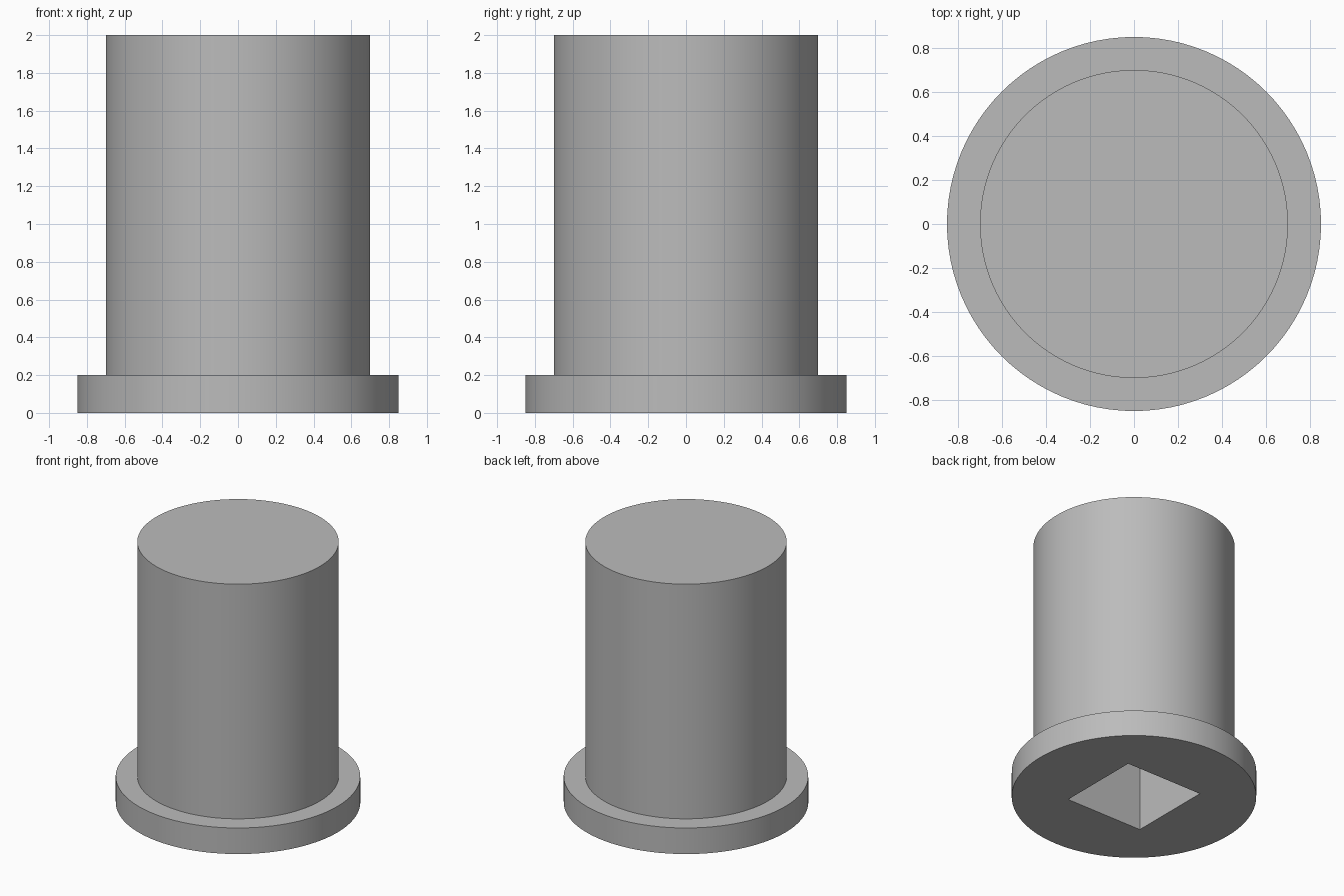
import bpy
import bmesh
import math

old = bpy.data.objects.get("Cube")
if old:
    bpy.data.objects.remove(old, do_unlink=True)

SEGMENTS = 96
HEIGHT = 2.0
FLANGE_HEIGHT = 0.2
BODY_RADIUS = 0.7
FLANGE_RADIUS = 0.85
SOCKET_SIDE = 0.65
SOCKET_DEPTH = 1.0

# Plain grey material
grey = bpy.data.materials.new("grey")
grey.use_nodes = True
colour = (0.5, 0.5, 0.5, 1)
grey.diffuse_color = colour
grey.node_tree.nodes["Principled BSDF"].inputs["Base Color"].default_value = colour


def make_object(name, bm):
    mesh = bpy.data.meshes.new(name)
    bm.to_mesh(mesh)
    bm.free()
    mesh.materials.append(grey)
    obj = bpy.data.objects.new(name, mesh)
    bpy.context.collection.objects.link(obj)
    return obj


# Flanged plug: a stepped profile stacked in rings, capped at both ends
profile = [(FLANGE_RADIUS, 0), (FLANGE_RADIUS, FLANGE_HEIGHT),
           (BODY_RADIUS, FLANGE_HEIGHT), (BODY_RADIUS, HEIGHT)]
bm = bmesh.new()
angles = [math.tau * i / SEGMENTS for i in range(SEGMENTS)]
rings = [[bm.verts.new((r * math.cos(a), r * math.sin(a), z)) for a in angles]
         for r, z in profile]
for low, high in zip(rings, rings[1:]):
    for i in range(SEGMENTS):
        j = (i + 1) % SEGMENTS
        bm.faces.new((low[i], low[j], high[j], high[i]))
bm.faces.new(rings[0][::-1])
bm.faces.new(rings[-1])
plug = make_object("flanged_plug", bm)

# Square blind socket cut up from the underside
bm = bmesh.new()
bmesh.ops.create_cube(bm, size=1)
bmesh.ops.scale(bm, vec=(SOCKET_SIDE, SOCKET_SIDE, 2 * SOCKET_DEPTH), verts=bm.verts)
cutter = make_object("socket_cutter", bm)
cutter.hide_render = True
cutter.hide_set(True)

cut = plug.modifiers.new("square_socket", 'BOOLEAN')
cut.operation = 'DIFFERENCE'
cut.solver = 'EXACT'
cut.object = cutter

# Apply the cut, drop the cutter, then smooth the round walls
bpy.ops.object.select_all(action='DESELECT')
plug.select_set(True)
bpy.context.view_layer.objects.active = plug
bpy.ops.object.modifier_apply(modifier=cut.name)
bpy.data.objects.remove(cutter, do_unlink=True)
bpy.ops.object.shade_smooth_by_angle(angle=math.radians(30))
